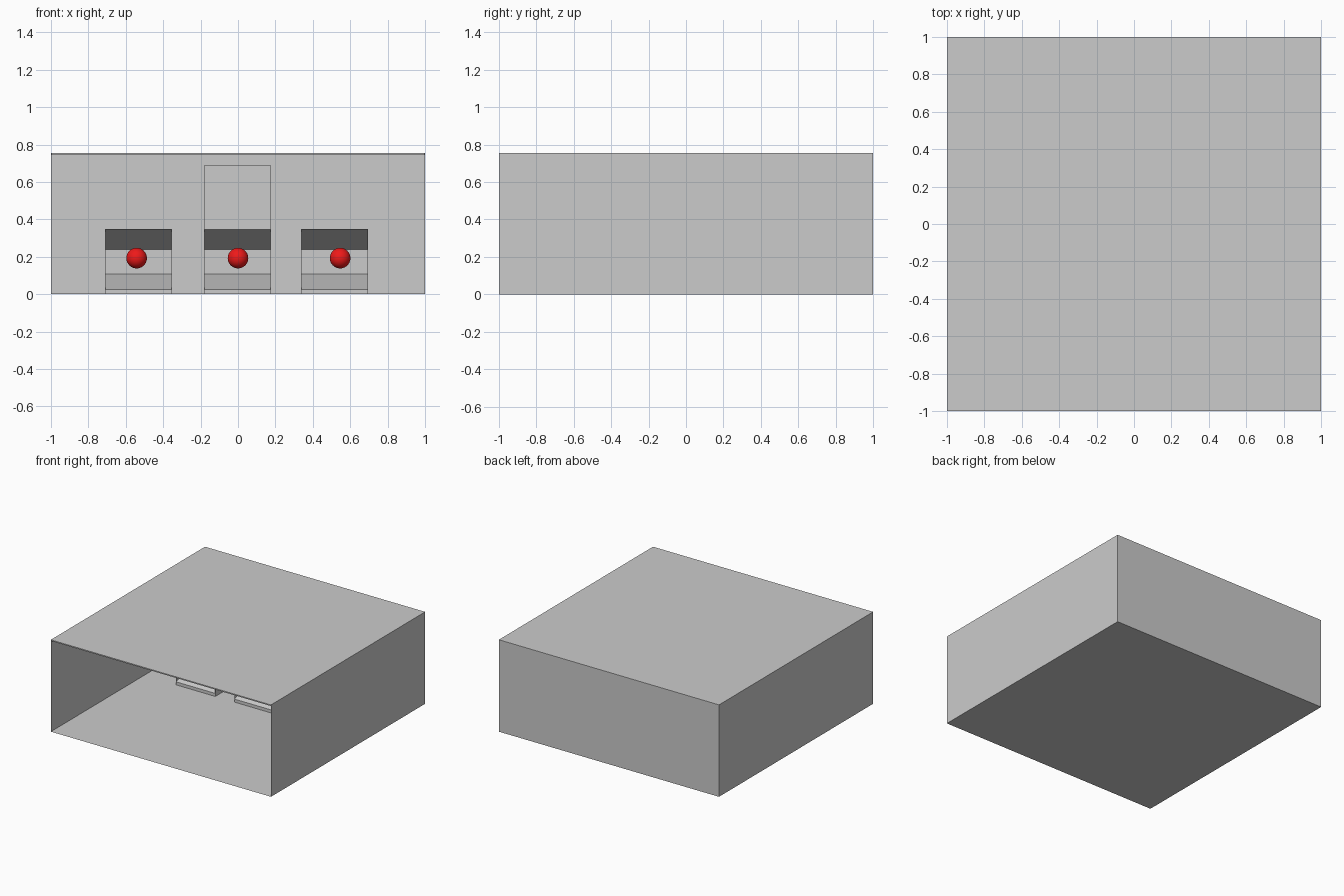
import bpy, bmesh

if "Cube" in bpy.data.objects:
    bpy.data.objects.remove(bpy.data.objects["Cube"])

H = 0.755             # overall height
Y0, Y1 = 0.21, 0.53   # front and back of the display booths
W = 0.354             # booth width


def finish(name, bm):
    bmesh.ops.recalc_face_normals(bm, faces=bm.faces)
    mesh = bpy.data.meshes.new(name)
    bm.to_mesh(mesh)
    bm.free()
    obj = bpy.data.objects.new(name, mesh)
    bpy.context.collection.objects.link(obj)
    return obj


def box(name, x0, x1, y0, y1, z0, z1, open_front=False):
    bm = bmesh.new()
    bmesh.ops.create_cube(bm, size=1)
    for v in bm.verts:
        v.co = (x1 if v.co.x > 0 else x0,
                y1 if v.co.y > 0 else y0,
                z1 if v.co.z > 0 else z0)
    if open_front:
        front = [f for f in bm.faces if f.calc_center_median().y < y0 + 1e-5]
        bmesh.ops.delete(bm, geom=front, context='FACES')
    return finish(name, bm)


# Room shell: thin floor, side and back walls, open to the front
room = box("room_shell", -1, 1, -1, 1, 0, H, open_front=True)

# Roof slab just under the top
box("roof_slab", -0.998, 0.998, -1, 0.998, H - 0.01, H - 0.0005)

red = bpy.data.materials.new("red")
red.diffuse_color = (0.85, 0.01, 0.01, 1)
red.use_nodes = True
red.node_tree.nodes["Principled BSDF"].inputs["Base Color"].default_value = red.diffuse_color


def booth(side, cx):
    # Scooped body: the recess narrows from sloping tray and hood to a flat back
    profile = [(Y0, 0), (Y0, 0.025), (0.46, 0.108), (0.46, 0.24),
               (Y0, 0.345), (Y0, 0.35), (Y1, 0.35), (Y1, 0)]
    bm = bmesh.new()
    face = bm.faces.new([bm.verts.new((cx - W / 2, y, z)) for y, z in profile])
    ext = bmesh.ops.extrude_face_region(bm, geom=[face])
    for v in ext["geom"]:
        if isinstance(v, bmesh.types.BMVert):
            v.co.x += W
    finish(side + "_booth", bm)
    # Thin cheeks closing the recess at both ends
    for tag, s in (("left", -1), ("right", 1)):
        xs = sorted((cx + s * W / 2, cx + s * (W / 2 + 0.002)))
        box(f"{side}_booth_{tag}_cheek", *xs, Y0, Y1, 0, 0.35)
    # Red ball floating in the recess
    bpy.ops.mesh.primitive_uv_sphere_add(segments=32, ring_count=16, radius=0.055,
                                         location=(0.0 + ball_x[side], 0.32, 0.193))
    ball = bpy.context.object
    ball.name = side + "_ball"
    ball.data.materials.append(red)
    bpy.ops.object.shade_smooth()


ball_x = {"left": -0.542, "centre": 0.0, "right": 0.546}
for side, cx in (("left", -0.532), ("centre", -0.002), ("right", 0.517)):
    booth(side, cx)

# Plain block stacked on the centre booth
box("upper_block", -0.002 - W / 2, -0.002 + W / 2, Y0, Y1, 0.35, 0.692)
